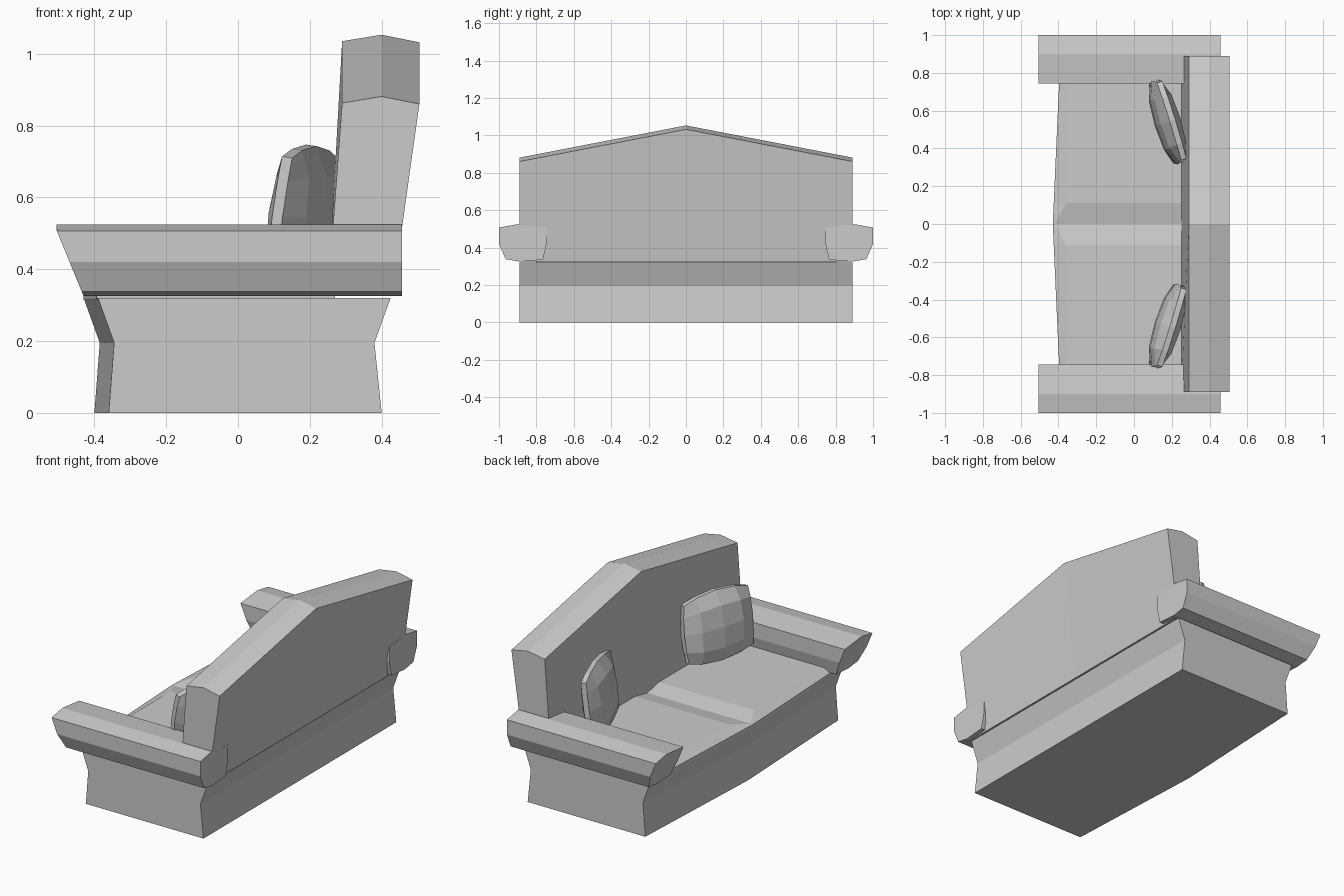
import bpy, bmesh
from mathutils import Matrix, Vector

if "Cube" in bpy.data.objects:
    bpy.data.objects.remove(bpy.data.objects["Cube"])


def loft(name, sections, mirror=False, matrix=None):
    """Skin closed loops of points, cap both ends, optionally mirror across y = 0."""
    bm = bmesh.new()
    rings = [[bm.verts.new(p) for p in s] for s in sections]
    n = len(rings[0])
    for a, b in zip(rings, rings[1:]):
        for i in range(n):
            j = (i + 1) % n
            bm.faces.new((a[i], a[j], b[j], b[i]))
    bm.faces.new(rings[0])
    bm.faces.new(rings[-1])
    if matrix:
        bm.transform(matrix)
    bmesh.ops.recalc_face_normals(bm, faces=bm.faces)
    me = bpy.data.meshes.new(name)
    bm.to_mesh(me)
    bm.free()
    ob = bpy.data.objects.new(name, me)
    bpy.context.collection.objects.link(ob)
    if mirror:
        m = ob.modifiers.new("mirror", 'MIRROR')
        m.use_axis = (False, True, False)
        m.use_clip = False
        m.use_mirror_merge = False
    return ob


# Base: waisted plinth, front bowed out at the middle
def base_section(y):
    d = 0.045 * abs(y)
    return [(-0.40 + d, y, 0), (-0.385 + d, y, 0.195), (-0.43 + d, y, 0.32),
            (0.425, y, 0.32), (0.38, y, 0.195), (0.40, y, 0)]


loft("base", [base_section(y) for y in (-0.89, 0, 0.89)])


# Seat: two cushions with a shallow valley between them
def seat_section(y):
    f = -0.43 + 0.045 * abs(y)
    x, z = (-0.42, 0.336) if y == 0 else (-0.36, 0.358)
    return [(f, y, 0.315), (f, y, 0.333), (x, y, z), (0.27, y, z), (0.27, y, 0.315)]


loft("seat", [seat_section(y) for y in (-0.80, -0.11, 0, 0.11, 0.80)])


# Backrest: gabled slab, leaning outwards
def back_section(y, drop):
    return [(0.25, y, 0.325), (0.29, y, 1.035 - drop), (0.40, y, 1.053 - drop),
            (0.505, y, 1.032 - drop), (0.43, y, 0.325)]


loft("backrest", [back_section(-0.89, 0.172), back_section(0, 0), back_section(0.89, 0.172)])

# Arms: faceted roll with a raked front end
arm = [(0.745, 0.42), (0.745, 0.508), (0.90, 0.525), (1.0, 0.507),
       (1.0, 0.42), (0.965, 0.338), (0.89, 0.325), (0.765, 0.335)]
arm_front = [(max(-0.505, -0.43 - (z - 0.325) * 0.41), y, z) for y, z in arm]
loft("arms", [arm_front, [(0.457, y, z) for y, z in arm]], mirror=True)

# Pillows: puffed squares, turned inwards and leaning on the backrest
steps = (-1, -0.6, 0, 0.6, 1)


def pillow_section(u):
    def pt(v, side):
        t = 0.015 + 0.05 * ((1 - u * u) * (1 - v * v)) ** 0.5
        return (side * t, 0.23 * u * (1 - 0.07 * v * v), 0.197 * v * (1 - 0.17 * u * u))
    return [pt(v, -1) for v in steps] + [pt(v, 1) for v in reversed(steps)]


place = (Matrix.Translation(Vector((0.178, 0.54, 0.55)))
         @ Matrix.Rotation(0.3, 4, 'Z') @ Matrix.Rotation(0.14, 4, 'Y'))
loft("pillows", [pillow_section(u) for u in steps], mirror=True, matrix=place)
